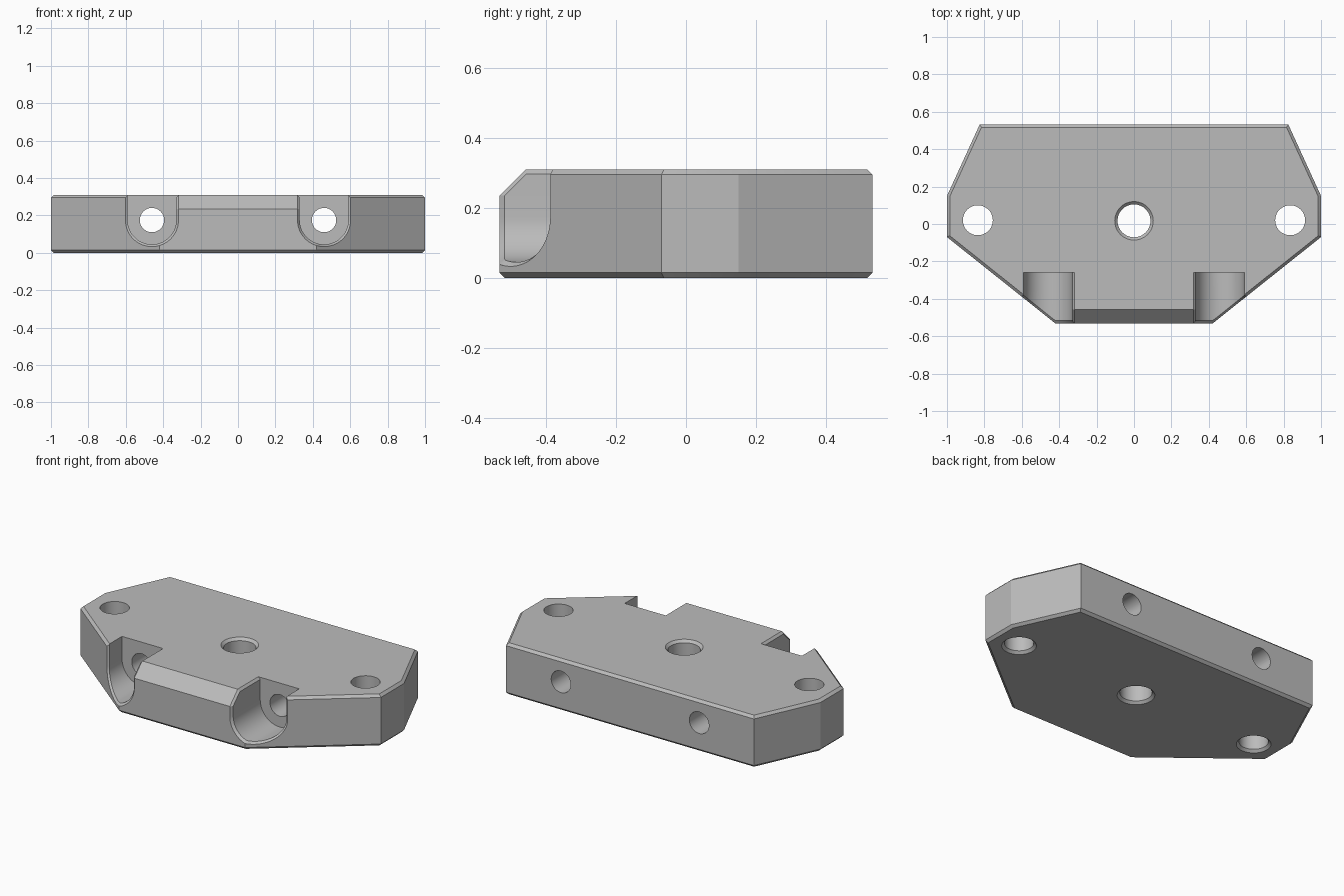
import bpy, bmesh, math
from mathutils import Matrix

if "Cube" in bpy.data.objects:
    bpy.data.objects.remove(bpy.data.objects["Cube"])

HEIGHT, FRONT, BACK, EDGE = 0.31, -0.532, 0.532, 0.015

grey = bpy.data.materials.new("machined_grey")
grey.use_nodes = True
colour = (0.5, 0.5, 0.5, 1)
grey.diffuse_color = colour
grey.node_tree.nodes["Principled BSDF"].inputs["Base Color"].default_value = colour


def make_object(name, bm):
    bmesh.ops.recalc_face_normals(bm, faces=bm.faces)
    mesh = bpy.data.meshes.new(name)
    bm.to_mesh(mesh)
    bm.free()
    mesh.materials.append(grey)
    obj = bpy.data.objects.new(name, mesh)
    bpy.context.scene.collection.objects.link(obj)
    return obj


def loft(name, rings):
    """Solid through matching rings of points, capped at both ends."""
    bm = bmesh.new()
    loops = [[bm.verts.new(p) for p in ring] for ring in rings]
    for a, b in zip(loops, loops[1:]):
        for i in range(len(a)):
            j = (i + 1) % len(a)
            bm.faces.new((a[i], a[j], b[j], b[i]))
    bm.faces.new(loops[0])
    bm.faces.new(loops[-1])
    return make_object(name, bm)


def turned(name, x, y, profile, sides=48):
    """Vertical round cutter from (radius, z) pairs."""
    angles = [2 * math.pi * i / sides for i in range(sides)]
    return loft(name, [[(x + r * math.cos(a), y + r * math.sin(a), z) for a in angles]
                       for r, z in profile])


# Plate: mirrored outline, extruded, with small chamfers on both rims
half = [(0.42, FRONT), (1, -0.07), (1, 0.15), (0.825, BACK)]
outline = half + [(-x, y) for x, y in reversed(half)]
plate = loft("mounting_plate", [[(x, y, z) for x, y in outline] for z in (0, HEIGHT)])
bm = bmesh.new()
bm.from_mesh(plate.data)
rims = [e for e in bm.edges if abs(e.verts[0].co.z - e.verts[1].co.z) < 0.001]
bmesh.ops.bevel(bm, geom=rims, offset=EDGE, segments=1, affect='EDGES')
bm.to_mesh(plate.data)
bm.free()

cutters = []

# Wide chamfer along the front top edge
wedge = [(FRONT - 0.1, 0.135), (FRONT + 0.175, 0.41), (FRONT - 0.1, 0.41)]
cutters.append(loft("front_chamfer_cutter", [[(x, y, z) for y, z in wedge] for x in (-1.2, 1.2)]))

# Vertical holes with countersinks
cutters.append(turned("centre_hole_cutter", 0, 0.017,
                      [(0.118, -0.015), (0.088, 0.015), (0.088, 0.295), (0.118, 0.325)]))
for side in (-1, 1):
    cutters.append(turned("side_hole_cutter", side * 0.835, 0.02,
                          [(0.11, -0.015), (0.08, 0.015), (0.08, 0.4)]))


# Round-bottomed slots with a chamfered mouth that follows the outer skin
def skin(x, z):
    slant = FRONT + max(0, abs(x) - 0.42) * 0.797
    slope = FRONT + max(0, min(z, HEIGHT) - 0.235)
    return max(slant, slope)


def slot_profile(side, radius):
    heights = (0.4, HEIGHT, 0.27, 0.235)
    pts = [(-radius, z) for z in heights]
    pts += [(-radius * math.cos(math.pi * i / 32), 0.175 - radius * math.sin(math.pi * i / 32))
            for i in range(33)]
    pts += [(radius, z) for z in reversed(heights)]
    return [(side * (0.46 + x), z) for x, z in pts]


for side in (-1, 1):
    wide, narrow = slot_profile(side, 0.142), slot_profile(side, 0.13)
    cutters.append(loft("slot_cutter", [
        [(x, FRONT - 0.1, z) for x, z in wide],
        [(x, skin(x, z), z) for x, z in wide],
        [(x, skin(x, z) + EDGE, z) for x, z in narrow],
        [(x, -0.26, z) for x, z in narrow]]))
    # Chamfer on the inner top edge of the slot
    strip = [(0.302, 0.325), (0.36, 0.325), (0.36, 0.267)]
    cutters.append(loft("slot_edge_cutter", [[(side * x, y, z) for x, z in strip]
                                             for y in (FRONT - 0.1, -0.26)]))
    # Bolt hole running through to the back
    bm = bmesh.new()
    bmesh.ops.create_cone(bm, cap_ends=True, segments=48, radius1=0.065, radius2=0.065, depth=1,
                          matrix=Matrix.Translation((side * 0.46, 0.15, 0.175))
                          @ Matrix.Rotation(math.pi / 2, 4, 'X'))
    cutters.append(make_object("bolt_hole_cutter", bm))

# Cut everything and bake the result
for cutter in cutters:
    cut = plate.modifiers.new(cutter.name, 'BOOLEAN')
    cut.operation, cut.solver, cut.object = 'DIFFERENCE', 'EXACT', cutter
bpy.context.view_layer.objects.active = plate
plate.select_set(True)
for name in [m.name for m in plate.modifiers]:
    bpy.ops.object.modifier_apply(modifier=name)
for cutter in cutters:
    bpy.data.objects.remove(cutter)
bpy.ops.object.shade_smooth_by_angle(angle=math.radians(20))
